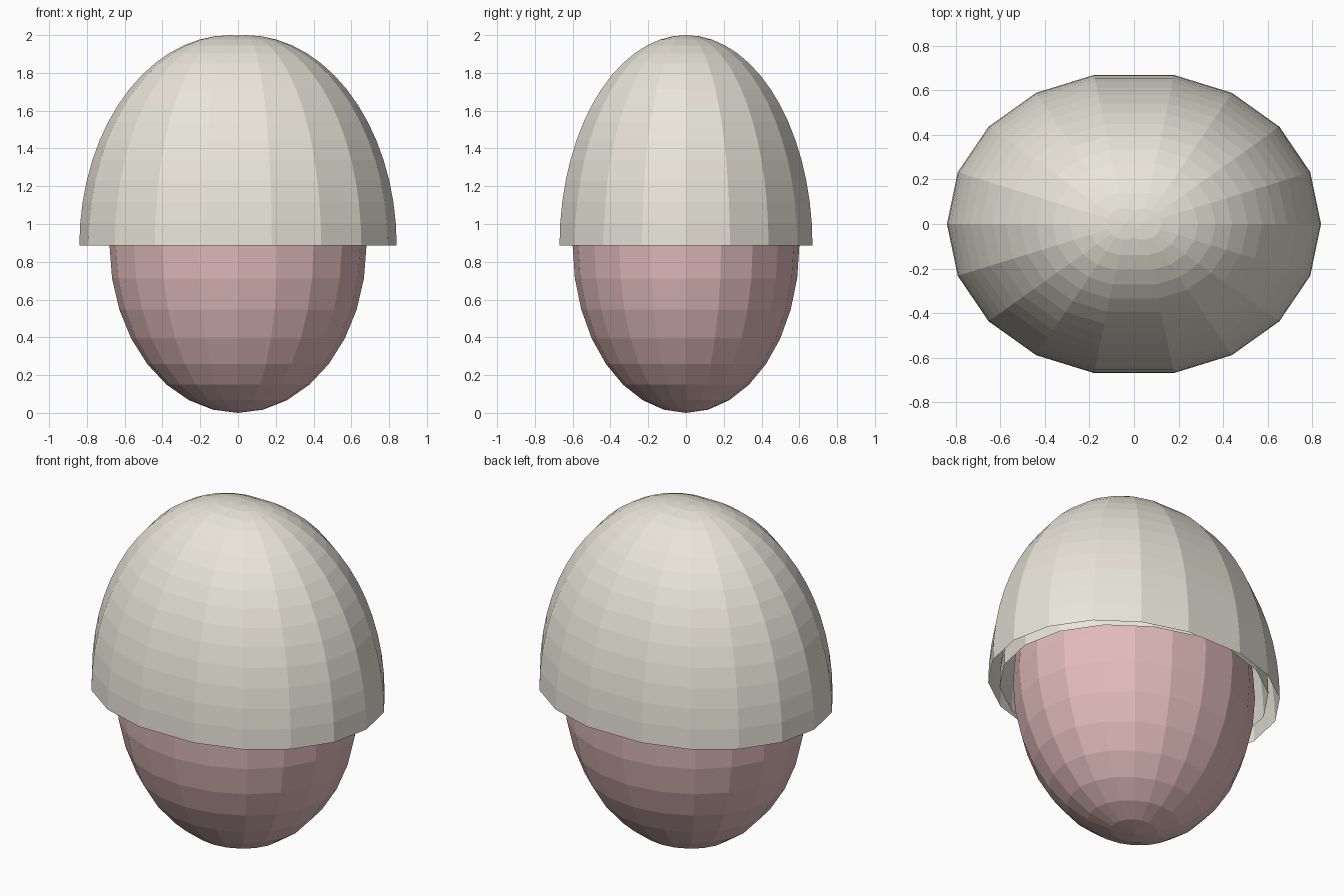
import bpy, bmesh
from math import sin, cos, pi

if "Cube" in bpy.data.objects:
    bpy.data.objects.remove(bpy.data.objects["Cube"])


def material(name, rgb):
    mat = bpy.data.materials.new(name)
    mat.diffuse_color = (*rgb, 1)
    mat.use_nodes = True
    mat.node_tree.nodes["Principled BSDF"].inputs["Base Color"].default_value = mat.diffuse_color
    return mat


def ellipsoid(name, centre, radii, segments, bands, step, mat, closed):
    """Flat-faced ellipsoid built down from its top pole; open below unless closed."""
    bm = bmesh.new()
    cx, cy, cz = centre
    rx, ry, rz = radii
    top = bm.verts.new((cx, cy, cz + rz))
    rings = []
    for i in range(1, bands if closed else bands + 1):
        t = i * step
        rings.append([bm.verts.new((cx + rx * sin(t) * cos(2 * pi * j / segments),
                                    cy + ry * sin(t) * sin(2 * pi * j / segments),
                                    cz + rz * cos(t))) for j in range(segments)])
    bottom = bm.verts.new((cx, cy, cz - rz)) if closed else None
    for j in range(segments):
        k = (j + 1) % segments
        bm.faces.new((top, rings[0][j], rings[0][k]))
        for a, b in zip(rings, rings[1:]):
            bm.faces.new((a[j], b[j], b[k], a[k]))
        if closed:
            bm.faces.new((bottom, rings[-1][k], rings[-1][j]))
    mesh = bpy.data.meshes.new(name)
    bm.to_mesh(mesh)
    bm.free()
    mesh.materials.append(mat)
    obj = bpy.data.objects.new(name, mesh)
    bpy.context.collection.objects.link(obj)
    return obj


cream = material("cream", (0.81, 0.78, 0.69))
pink = material("pink", (0.76, 0.50, 0.50))
MID = 0.885

# Inner egg-shaped core, a full ellipsoid
ellipsoid("core", (0, 0, MID), (0.68, 0.60, MID), 20, 16, pi / 16, pink, True)

# Two overlapping open half shells, shifted left and right
for side, x in (("left", -0.04), ("right", 0.04)):
    ellipsoid("shell_" + side, (x, 0, MID), (0.80, 0.68, 2 - MID), 18, 15, pi / 30, cream, False)
